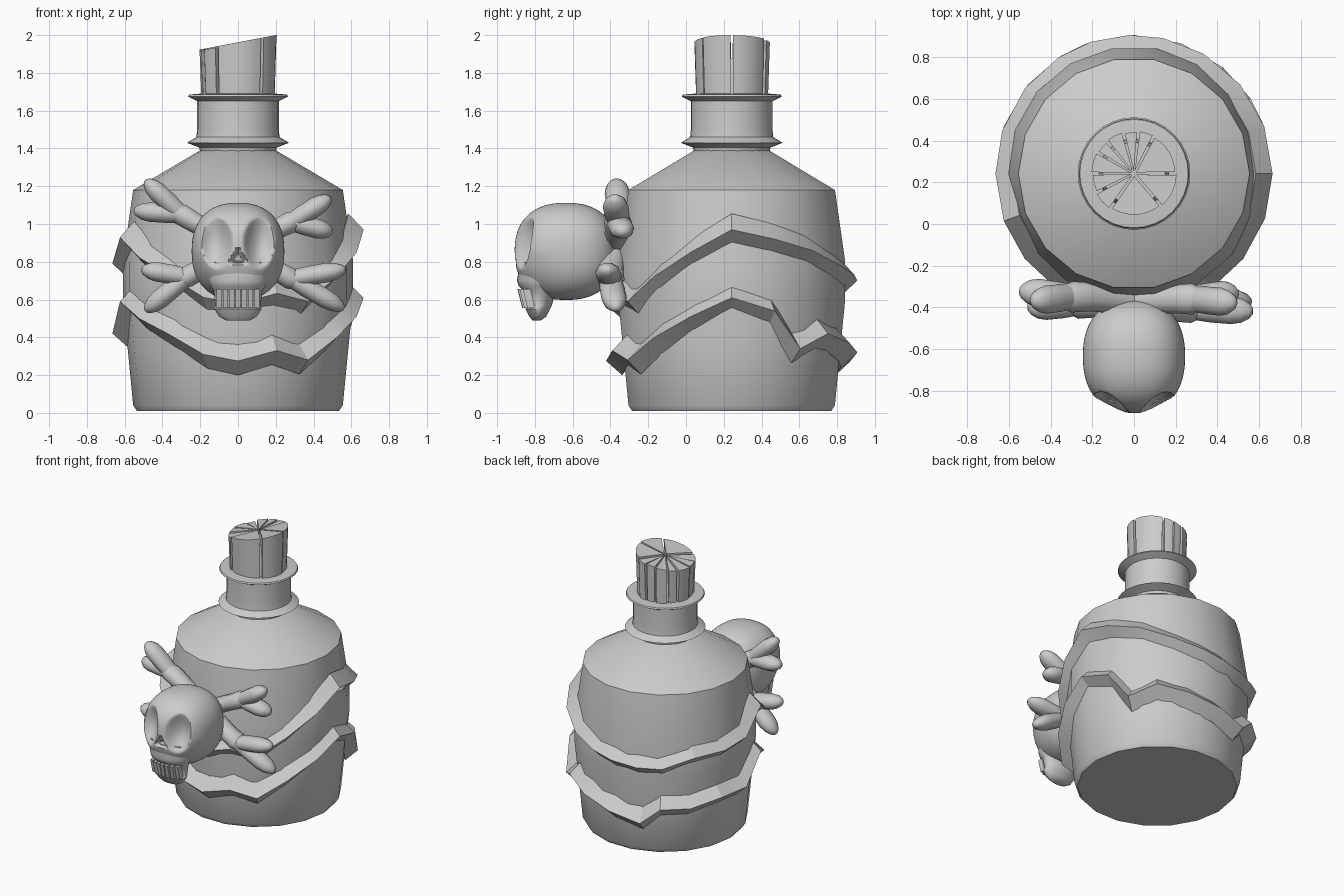
import bpy, bmesh, math
from mathutils import Vector

if "Cube" in bpy.data.objects:
    bpy.data.objects.remove(bpy.data.objects["Cube"])

CY = 0.242  # bottle axis in y


def finish(name, bm, angle=35):
    bmesh.ops.recalc_face_normals(bm, faces=bm.faces)
    me = bpy.data.meshes.new(name)
    bm.to_mesh(me)
    bm.free()
    ob = bpy.data.objects.new(name, me)
    bpy.context.collection.objects.link(ob)
    bpy.ops.object.select_all(action='DESELECT')
    ob.select_set(True)
    bpy.context.view_layer.objects.active = ob
    bpy.ops.object.shade_smooth_by_angle(angle=math.radians(angle))
    return ob


def loft(bm, rings, closed=False):
    """Skin rings of points; cap both ends, or join last to first."""
    vs = [[bm.verts.new(p) for p in r] for r in rings]
    n = len(vs[0])
    pairs = list(zip(vs, vs[1:])) + ([(vs[-1], vs[0])] if closed else [])
    for a, b in pairs:
        for i in range(n):
            j = (i + 1) % n
            bm.faces.new((a[i], a[j], b[j], b[i]))
    if not closed:
        bm.faces.new(vs[0])
        bm.faces.new(vs[-1])


def ring(rx, ry, cy, z, n):
    return [(rx * math.cos(2 * math.pi * i / n), cy + ry * math.sin(2 * math.pi * i / n), z)
            for i in range(n)]


def lathe(name, profile, n):
    bm = bmesh.new()
    loft(bm, [ring(r, r, CY, z, n) for r, z in profile])
    return finish(name, bm)


# Bottle body and neck with two flanges
lathe("bottle_body", [(0.535, 0.01), (0.555, 0.04), (0.585, 0.35), (0.61, 0.6),
                      (0.61, 0.8), (0.555, 1.18), (0.2, 1.39)], 18)
lathe("bottle_neck", [(0.2, 1.38), (0.205, 1.405), (0.27, 1.43), (0.22, 1.46), (0.216, 1.5),
                      (0.216, 1.65), (0.265, 1.675), (0.26, 1.685), (0.2, 1.69)], 32)

# Zigzag bands: wedge section following an outer-edge height per angle
FRONT_LOW = [(200, .59), (218, .5), (236, .42), (254, .31), (270, .275), (288, .33),
             (304, .28), (322, .4), (341, .51)]
LOWER = [(0, .61), (20, .54), (33, .34), (50, .42), (70, .37), (90, .32), (110, .27),
         (122, .38), (140, .38), (160, .42), (180, .42)] + FRONT_LOW
UPPER = [(0, .97), (20, .92), (40, .86), (60, .78), (78, .73), (92, .70), (108, .68),
         (123, .68), (142, .75), (162, .76), (180, .79)] + [
    (a, z + 0.36 - 0.06 * max(0, math.cos(math.radians(a - 270)))) for a, z in FRONT_LOW]


def band(name, path, r_in, r_out):
    bm = bmesh.new()
    rings = []
    for deg, z in path:
        a = math.radians(deg)
        rings.append([(r * math.cos(a), CY + r * math.sin(a), z + h)
                      for r, h in ((r_in, 0.085), (r_out, 0), (r_in, -0.075), (r_in - 0.06, 0))])
    loft(bm, rings, closed=True)
    finish(name, bm, 20)


band("lower_band", LOWER, 0.58, 0.665)
band("upper_band", UPPER, 0.585, 0.665)

# Cork: core with irregular radial wedges and a slanted top
lathe("cork_core", [(0.17, 1.66), (0.165, 1.8), (0.15, 1.88)], 24)
cuts = [0, 62, 84, 105, 130, 150, 180, 207, 236, 310]
bm = bmesh.new()
for k, a0 in enumerate(cuts):
    a1 = cuts[(k + 1) % len(cuts)] or 360
    a0, a1 = a0 + 2, a1 - 2
    n = max(2, round((a1 - a0) / 10))
    rad = 0.194 + 0.006 * (k % 2)
    mid = math.radians((a0 + a1) / 2)

    def wedge(scale, top):
        pts = [(0.012 * math.cos(mid), 0.012 * math.sin(mid))]
        for i in range(n + 1):
            a = math.radians(a0 + (a1 - a0) * i / n)
            pts.append((rad * scale * math.cos(a), rad * scale * math.sin(a)))
        return [(x, CY + y, 1.962 + 0.19 * x - 0.006 * (k % 3 == 1) if top else 1.67)
                for x, y in pts]
    loft(bm, [wedge(0.97, False), wedge(1.02, True)])
finish("cork_wedges", bm)

# Skull: rounded superellipsoid with pressed-in eye sockets and nose
bm = bmesh.new()
bmesh.ops.create_uvsphere(bm, u_segments=120, v_segments=80, radius=1)
P = 2.35
for v in bm.verts:
    k = sum(abs(c) ** P for c in v.co) ** (-1 / P)
    x, y, z = v.co.x * k * 0.245, v.co.y * k * 0.272, v.co.z * k * 0.257
    if y < 0:
        x *= 1 - 0.12 * min(1, max(0, -z / 0.2)) * min(1, -y / 0.15)
        d = math.hypot((abs(x) - 0.11) / 0.082, (z - 0.045) / 0.135)
        if d < 1:
            y += 0.085 * (1 - d * d)
        edge = 0.05 * (0.02 - z) / 0.085 - abs(x)
        y += 0.06 * min(1, max(0, min(edge, z + 0.065) / 0.012))
    v.co = (x, y - 0.635, z + 0.855)
finish("skull", bm, 60)

# Jaw and teeth
bm = bmesh.new()
rows = [(0.80, 0.185, -0.88, -0.6), (0.70, 0.155, -0.895, -0.66), (0.67, 0.145, -0.885, -0.68),
        (0.65, 0.13, -0.862, -0.69), (0.57, 0.12, -0.835, -0.71), (0.55, 0.125, -0.85, -0.72),
        (0.51, 0.10, -0.83, -0.74), (0.488, 0.06, -0.81, -0.77)]
loft(bm, [ring(w, (b - f) / 2, (f + b) / 2, z, 28) for z, w, f, b in rows])
finish("jaw", bm, 40)
bm = bmesh.new()
for i in range(-3, 4):
    x = i * 0.033
    y = -0.755 - 0.105 * math.sqrt(1 - (x / 0.145) ** 2)
    verts = bmesh.ops.create_cube(bm, size=1)["verts"]
    for v in verts:
        c = v.co.copy()
        v.co = (x + c.x * 0.027, y + c.y * 0.04 - c.z * 0.025, 0.605 + c.z * 0.1)
finish("teeth", bm)


# Crossed bones: tapered tubes, a shaft and two forked knuckles at each end
def tube(name, pts):
    bm = bmesh.new()
    ps = [Vector(p[:3]) for p in pts]
    d = (ps[-1] - ps[0]).normalized()
    u = Vector((0, 1, 0))
    u = (u - d * u.dot(d)).normalized()
    w = d.cross(u)
    loft(bm, [[p + (u * math.cos(t) * 1.25 + w * math.sin(t)) * q[3]
               for t in [i * math.pi / 5 for i in range(10)]] for p, q in zip(ps, pts)])
    finish(name, bm, 60)


# each end: fork root, first tip, second tip (x, z), depth y
ENDS = {"upper_left": ((-.3, 1.05), (-.49, 1.23), (-.55, 1.07), -.35),
        "upper_right": ((.28, 1.01), (.49, 1.14), (.5, .955), -.36),
        "lower_left": ((-.27, .72), (-.51, .76), (-.49, .54), -.38),
        "lower_right": ((.28, .71), (.57, .76), (.56, .55), -.40)}
for name, (root, t1, t2, y) in ENDS.items():
    mid = (root[0] * .7, y, .87 + (root[1] - .87) * .7)
    end = (root[0] * 1.12, y, root[1] + (root[1] - .87) * .12)
    tube(name + "_bone_shaft", [(0, -0.37, 0.87, .055), (*mid, .055),
                                (root[0], y, root[1], .06), (*end, .045)])
    for k, t in enumerate((t1, t2)):
        prof = [(-0.1, .045), (0.3, .053), (0.65, .054), (0.82, .046), (0.95, .028), (1, .012)]
        tube(f"{name}_knuckle_{k + 1}",
             [(root[0] + (t[0] - root[0]) * s, y + (0.03 if k else -0.02) * s,
               root[1] + (t[1] - root[1]) * s, r) for s, r in prof])
